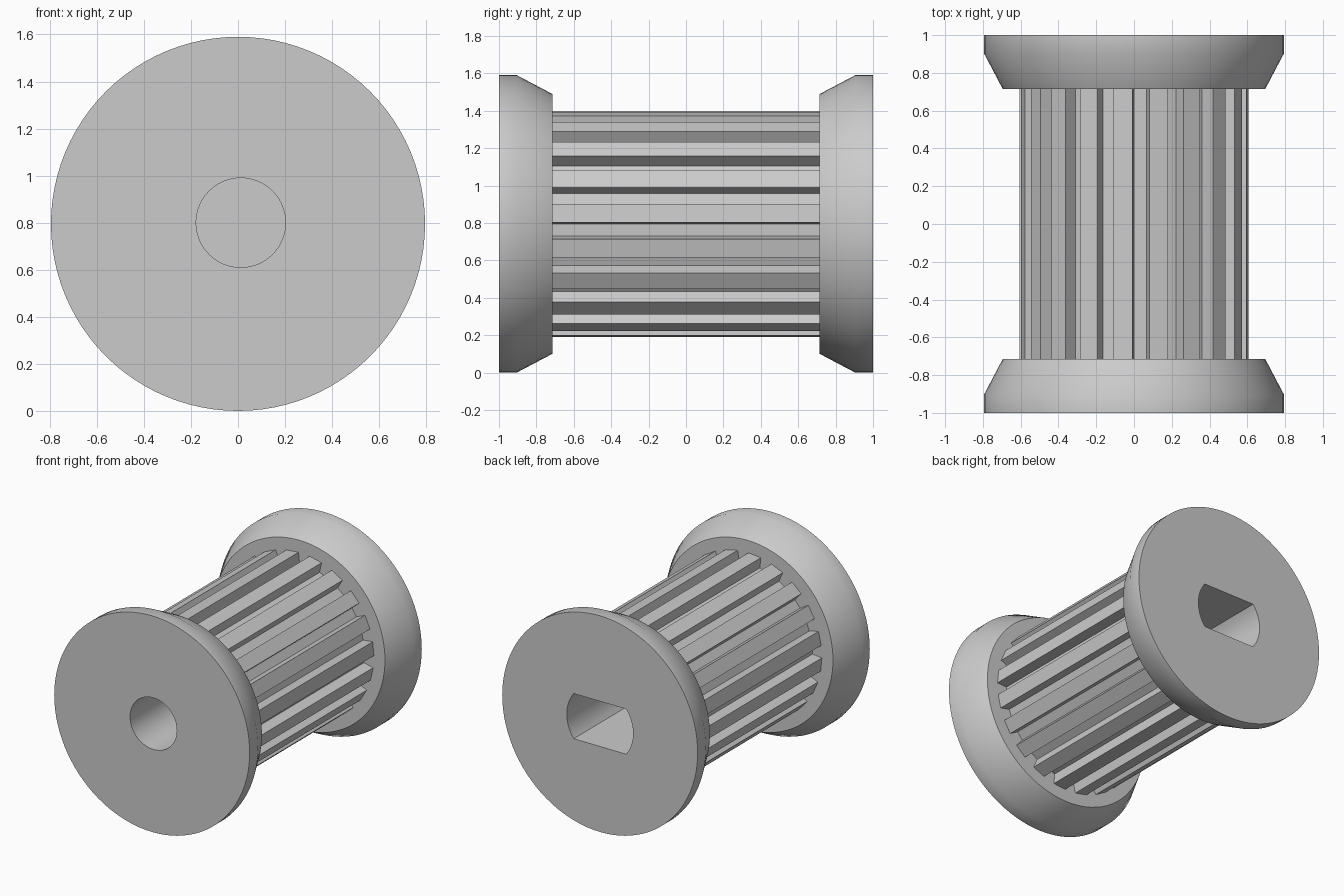
import bpy
import bmesh
from math import sin, cos, asin, pi, radians, sqrt

cube = bpy.data.objects.get("Cube")
if cube:
    bpy.data.objects.remove(cube, do_unlink=True)

AXIS_Z = 0.795      # height of the spool axis
RIM_R = 0.795       # widest flange radius
INNER_Y = 0.715     # inside face of each flange

grey = bpy.data.materials.new("plain_grey")
grey.use_nodes = True
colour = (0.6, 0.6, 0.6, 1)
grey.diffuse_color = colour
grey.node_tree.nodes["Principled BSDF"].inputs["Base Color"].default_value = colour


def arc(radius, start, end, steps):
    """Points on an arc, both ends included."""
    return [(radius * cos(start + (end - start) * i / steps),
             radius * sin(start + (end - start) * i / steps)) for i in range(steps + 1)]


def circle(radius, steps=96):
    return arc(radius, 0, 2 * pi, steps)[:-1]


def loft(name, sections, centre=(0, AXIS_Z)):
    """Closed solid through (outline, y) sections along the y axis."""
    bm = bmesh.new()
    rings = [[bm.verts.new((centre[0] + x, y, centre[1] + z)) for x, z in outline]
             for outline, y in sections]
    for a, b in zip(rings, rings[1:]):
        for i in range(len(a)):
            j = (i + 1) % len(a)
            bm.faces.new((a[i], a[j], b[j], b[i]))
    bm.faces.new(rings[0])
    bm.faces.new(rings[-1])
    bmesh.ops.recalc_face_normals(bm, faces=bm.faces)
    mesh = bpy.data.meshes.new(name)
    bm.to_mesh(mesh)
    bm.free()
    mesh.materials.append(grey)
    obj = bpy.data.objects.new(name, mesh)
    bpy.context.collection.objects.link(obj)
    return obj


def select_only(obj):
    bpy.ops.object.select_all(action='DESELECT')
    obj.select_set(True)
    bpy.context.view_layer.objects.active = obj


def cut(obj, cutter):
    mod = obj.modifiers.new("bore", 'BOOLEAN')
    mod.operation = 'DIFFERENCE'
    mod.solver = 'EXACT'
    mod.object = cutter
    select_only(obj)
    bpy.ops.object.modifier_apply(modifier=mod.name)


# Flanges: straight rim with a bevel towards the drum
def flange(name, side):
    return loft(name, [(circle(RIM_R), side), (circle(RIM_R), side * 0.905),
                       (circle(0.695), side * INNER_Y)])


front_flange = flange("front_flange", -1)
back_flange = flange("back_flange", 1)

# Drum: twenty straight-sided teeth
TEETH, TIP_R, ROOT_R = 20, 0.605, 0.528
tip_half = radians(4.75)
root_half = asin(TIP_R * sin(tip_half) / ROOT_R)
outline = []
for k in range(TEETH):
    mid = radians(5.5) + k * 2 * pi / TEETH
    for radius, offset in ((ROOT_R, -root_half), (TIP_R, -tip_half),
                           (TIP_R, tip_half), (ROOT_R, root_half)):
        outline.append((radius * cos(mid + offset), radius * sin(mid + offset)))
drum = loft("toothed_drum", [(outline, -INNER_Y), (outline, INNER_Y)])

# Round blind hole in the front
round_bore = circle(0.19, 64)
front_cutter = loft("front_bore_cutter", [(round_bore, -1.1), (round_bore, -0.2)], (0.012, 0.8))

# Blind slot with flat top and bottom in the back
half = asin(0.166 / 0.27)
slot = arc(0.27, -half, half, 16) + arc(0.27, pi - half, pi + half, 16)
back_cutter = loft("back_slot_cutter", [(slot, 0.2), (slot, 1.1)])

for target, cutter in ((front_flange, front_cutter), (back_flange, back_cutter),
                       (drum, front_cutter), (drum, back_cutter)):
    cut(target, cutter)
for cutter in (front_cutter, back_cutter):
    bpy.data.objects.remove(cutter, do_unlink=True)

for part in (front_flange, back_flange, drum):
    select_only(part)
    bpy.ops.object.shade_smooth_by_angle(angle=radians(30))
